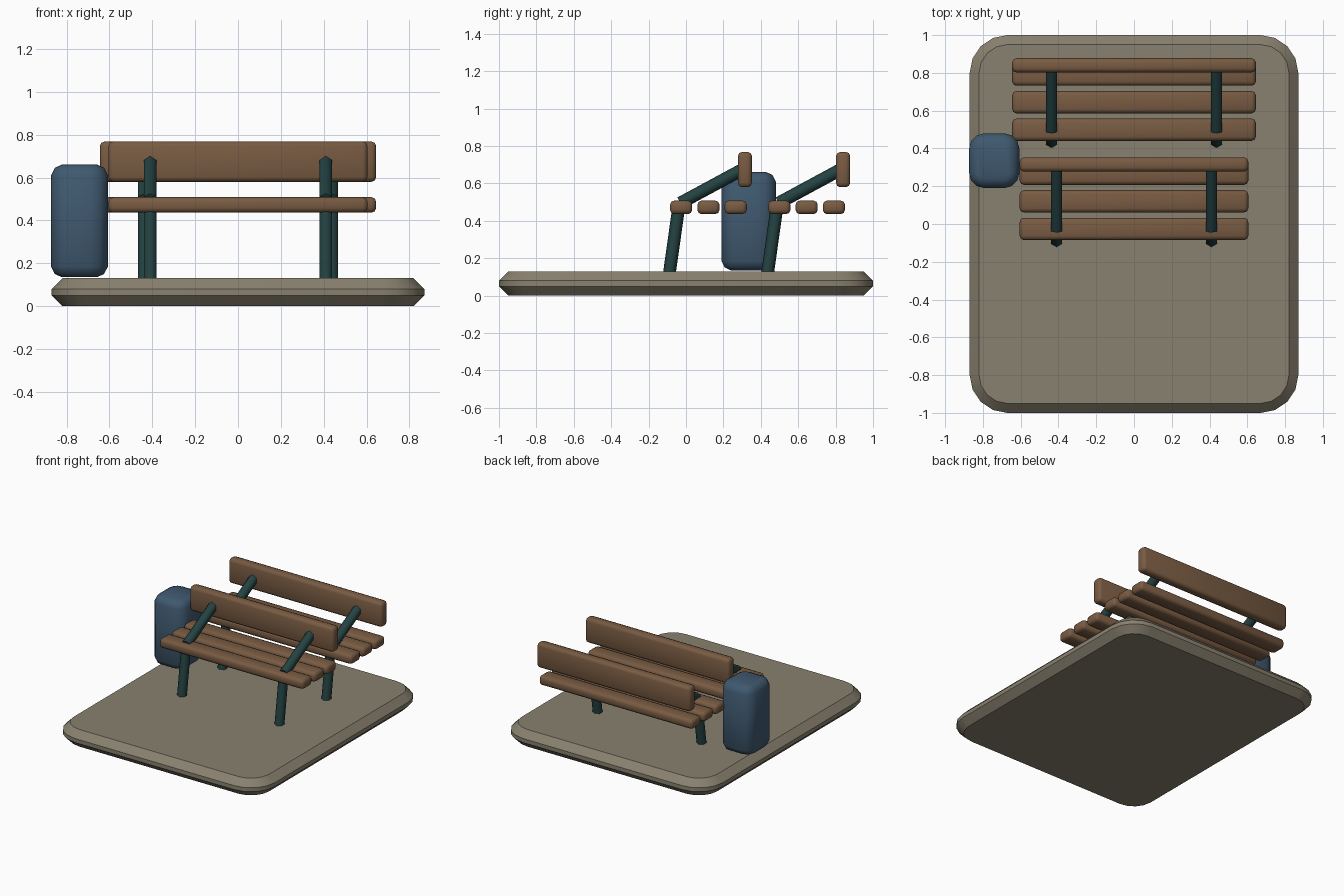
import bpy, bmesh
from math import pi, sin, cos, radians
from mathutils import Vector

cube = bpy.data.objects.get("Cube")
if cube:
    bpy.data.objects.remove(cube, do_unlink=True)


def material(name, rgb):
    m = bpy.data.materials.new(name)
    m.use_nodes = True
    m.diffuse_color = (*rgb, 1)
    m.node_tree.nodes["Principled BSDF"].inputs["Base Color"].default_value = (*rgb, 1)
    return m


wood = material("brown wood", (0.19, 0.105, 0.055))
iron = material("dark green iron", (0.018, 0.055, 0.055))
stone = material("grey stone", (0.25, 0.22, 0.16))
blue = material("blue bin paint", (0.05, 0.10, 0.16))


def finish(name, bm, mat, angle):
    bmesh.ops.recalc_face_normals(bm, faces=bm.faces)
    mesh = bpy.data.meshes.new(name)
    bm.to_mesh(mesh)
    bm.free()
    mesh.materials.append(mat)
    obj = bpy.data.objects.new(name, mesh)
    bpy.context.collection.objects.link(obj)
    bpy.ops.object.select_all(action='DESELECT')
    obj.select_set(True)
    bpy.context.view_layer.objects.active = obj
    bpy.ops.object.shade_smooth_by_angle(angle=radians(angle))
    return obj


def rounded_loft(name, center, half, radius, segments, levels, mat, angle):
    """Stack rounded rectangles; levels are (height, inset) pairs."""
    bm = bmesh.new()
    rings = []
    for z, inset in levels:
        r = radius - inset
        ring = []
        for q, (sx, sy) in enumerate([(1, 1), (-1, 1), (-1, -1), (1, -1)]):
            for i in range(segments + 1):
                a = (q + i / segments) * pi / 2
                ring.append(bm.verts.new((center[0] + sx * (half[0] - radius) + r * cos(a),
                                          center[1] + sy * (half[1] - radius) + r * sin(a), z)))
        rings.append(ring)
    for lo, hi in zip(rings, rings[1:]):
        for i in range(len(lo)):
            j = (i + 1) % len(lo)
            bm.faces.new((lo[i], lo[j], hi[j], hi[i]))
    bm.faces.new(rings[0])
    bm.faces.new(rings[-1])
    return finish(name, bm, mat, angle)


def plank(name, center, size):
    bm = bmesh.new()
    bmesh.ops.create_cube(bm, size=1)
    bmesh.ops.scale(bm, vec=size, verts=bm.verts)
    bmesh.ops.bevel(bm, geom=bm.edges[:], offset=0.022, segments=2, profile=0.5, affect='EDGES')
    bmesh.ops.translate(bm, vec=center, verts=bm.verts)
    return finish(name, bm, wood, 50)


def bar(name, start, end, radius=0.034):
    """Six-sided bar with an edge facing forward."""
    start, end = Vector(start), Vector(end)
    axis = (end - start).normalized()
    side = Vector((1, 0, 0))
    up = axis.cross(side)
    bm = bmesh.new()
    rings = []
    for p in (start, end):
        rings.append([bm.verts.new(p + radius * (side * sin(k * pi / 3) + up * cos(k * pi / 3)))
                      for k in range(6)])
    for k in range(6):
        n = (k + 1) % 6
        bm.faces.new((rings[0][k], rings[0][n], rings[1][n], rings[1][k]))
    for ring in rings:
        bm.faces.new(ring)
    return finish(name, bm, iron, 65)


# Paved base
rounded_loft("base_slab", (0, 0), (0.87, 1.0), 0.2, 4,
             [(0, 0.05), (0.05, 0), (0.08, 0), (0.13, 0.05)], stone, 40)

# Litter bin
rounded_loft("litter_bin", (-0.74, 0.335), (0.133, 0.145), 0.08, 3,
             [(0.135, 0.05), (0.15, 0.018), (0.185, 0), (0.61, 0), (0.645, 0.018), (0.66, 0.05)],
             blue, 50)


# Benches
def bench(prefix, y, half_width, leg_x):
    for i in range(3):
        plank(f"{prefix}_seat_slat_{i + 1}", (0, y - 0.026 + i * 0.146, 0.472),
              (2 * half_width, 0.118, 0.072))
    plank(f"{prefix}_backrest", (0, y + 0.315, 0.674), (2 * half_width, 0.075, 0.188))
    for side, s in (("left", 1), ("right", -1)):
        x = s * leg_x
        bar(f"{prefix}_{side}_leg", (x, y - 0.088, 0.125), (x, y - 0.038, 0.48))
        bar(f"{prefix}_{side}_back_support", (x, y - 0.03, 0.495), (x, y + 0.305, 0.676))


bench("front_bench", 0, 0.605, 0.41)
bench("rear_bench", 0.525, 0.645, 0.437)
